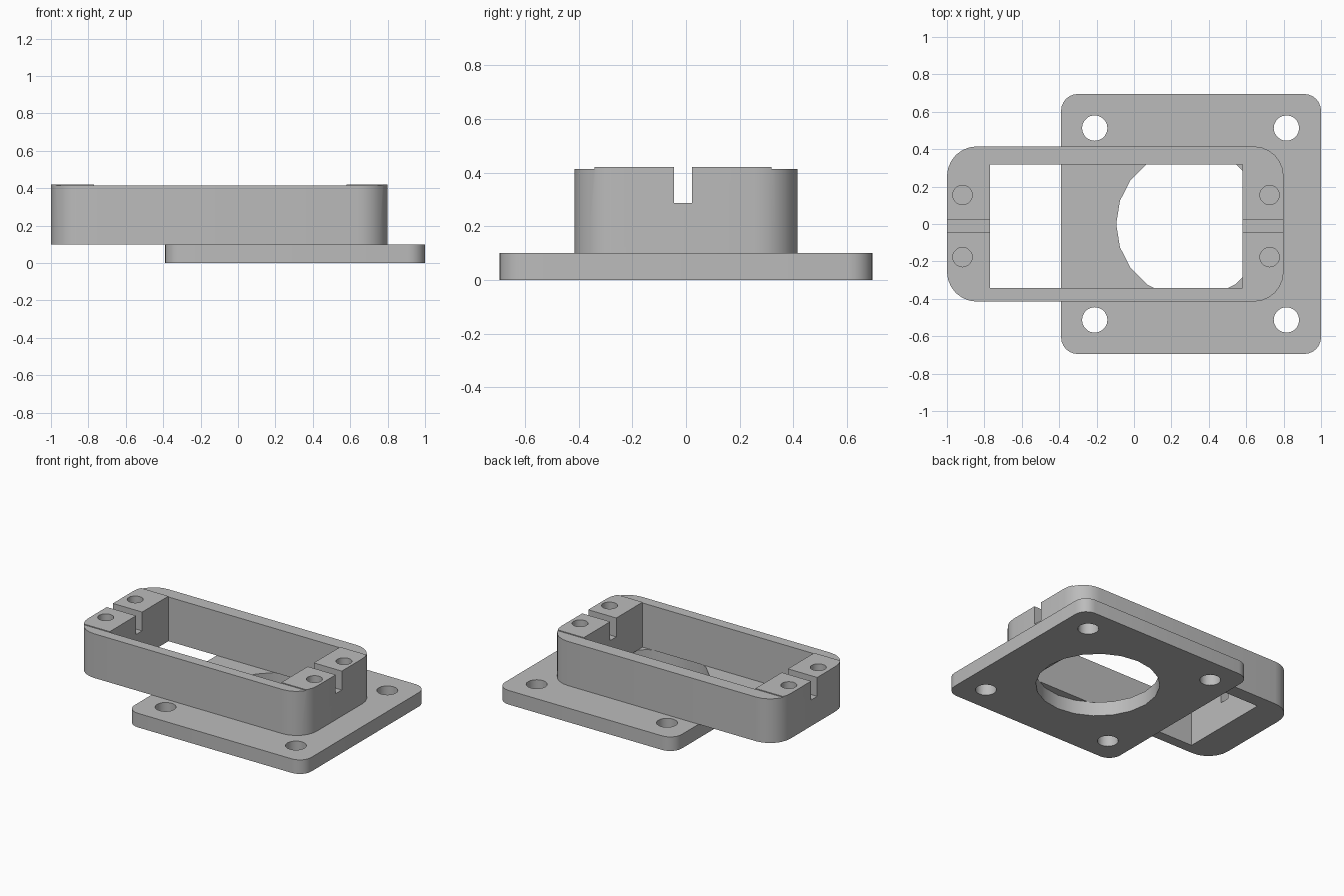
import bpy, bmesh, math

cube = bpy.data.objects.get("Cube")
if cube:
    bpy.data.objects.remove(cube, do_unlink=True)

grey = bpy.data.materials.new("plain grey")
grey.use_nodes = True
colour = (0.5, 0.5, 0.5, 1)
grey.diffuse_color = colour
grey.node_tree.nodes["Principled BSDF"].inputs["Base Color"].default_value = colour


def prism(name, outline, z0, z1):
    """Extrude a closed counter-clockwise outline from z0 to z1."""
    bm = bmesh.new()
    face = bm.faces.new([bm.verts.new((x, y, z0)) for x, y in outline])
    top = bmesh.ops.extrude_face_region(bm, geom=[face])["geom"]
    verts = [v for v in top if isinstance(v, bmesh.types.BMVert)]
    bmesh.ops.translate(bm, vec=(0, 0, z1 - z0), verts=verts)
    bmesh.ops.recalc_face_normals(bm, faces=bm.faces)
    mesh = bpy.data.meshes.new(name)
    bm.to_mesh(mesh)
    bm.free()
    mesh.materials.append(grey)
    obj = bpy.data.objects.new(name, mesh)
    bpy.context.collection.objects.link(obj)
    return obj


def rounded(x0, x1, y0, y1, r, steps=6):
    corners = [(x1 - r, y1 - r), (x0 + r, y1 - r), (x0 + r, y0 + r), (x1 - r, y0 + r)]
    return [(cx + r * math.cos(a), cy + r * math.sin(a))
            for q, (cx, cy) in enumerate(corners)
            for a in [(q + i / steps) * math.pi / 2 for i in range(steps + 1)]]


def box(x0, x1, y0, y1):
    return [(x0, y0), (x1, y0), (x1, y1), (x0, y1)]


def circle(cx, cy, r, n=20):
    return [(cx + r * math.cos(t), cy + r * math.sin(t))
            for t in [i * math.tau / n for i in range(n)]]


def combine(obj, outline, z0, z1, operation="DIFFERENCE"):
    """Cut a prism from an object, or keep only what lies inside it."""
    cutter = prism("cutter", outline, z0, z1)
    cutter.hide_render = True
    mod = obj.modifiers.new("cut", "BOOLEAN")
    mod.object, mod.operation, mod.solver = cutter, operation, "EXACT"
    bpy.context.view_layer.objects.active = obj
    bpy.ops.object.modifier_apply(modifier=mod.name)
    bpy.data.objects.remove(cutter, do_unlink=True)


# Base plate with a large opening and four mounting holes
base_plate = prism("base_plate", rounded(-0.39, 1, -0.695, 0.695, 0.09), 0, 0.1)
combine(base_plate, circle(0.305, 0, 0.4), -0.1, 0.2)
for x in (-0.21, 0.815):
    for y in (-0.513, 0.513):
        combine(base_plate, circle(x, y, 0.068), -0.1, 0.2)

# Rectangular frame; its end blocks stand slightly above the side rails
MID = -0.011
low, high = MID - 0.33, MID + 0.33
outer = rounded(-1, 0.8, -0.415, 0.415, 0.16)
frame = prism("frame", outer, 0.1, 0.42)
combine(frame, box(-0.77, 0.58, low, high), 0, 0.6)
for y0, y1 in ((-0.6, low), (high, 0.6)):
    combine(frame, box(-1.2, 1.2, y0, y1), 0.414, 0.6)

# Wire slot through both ends, and blind screw holes beside it
combine(frame, box(-1.2, 1.2, MID - 0.034, MID + 0.034), 0.286, 0.6)
for x in (-0.917, 0.725):
    for side in (-1, 1):
        combine(frame, circle(x, MID + side * 0.166, 0.052), 0.2, 0.6)

# Smooth the rounded corners and holes, keeping hard edges
for obj in (base_plate, frame):
    bpy.ops.object.select_all(action="DESELECT")
    obj.select_set(True)
    bpy.context.view_layer.objects.active = obj
    bpy.ops.object.shade_smooth_by_angle(angle=math.radians(30))
